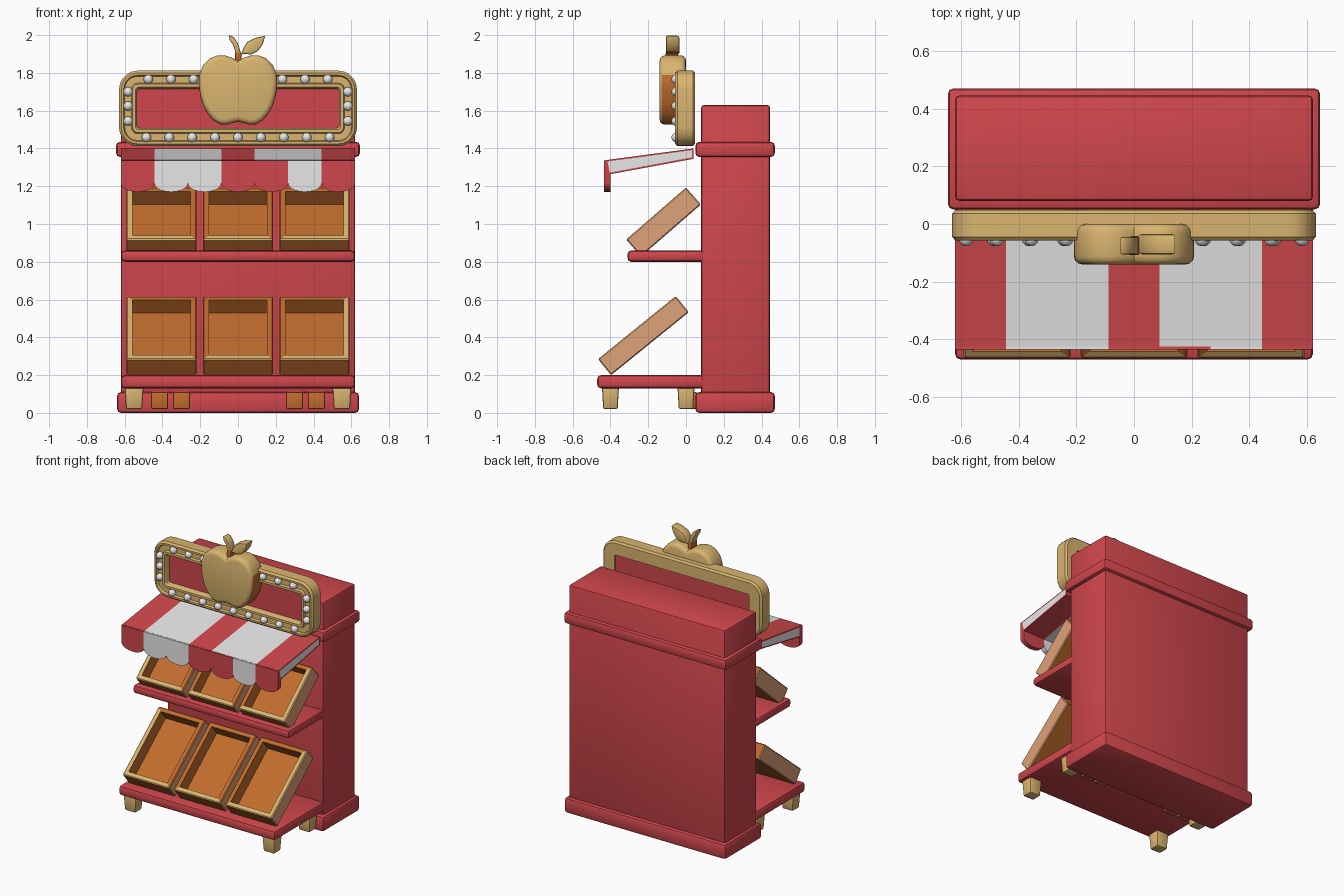
import bpy, bmesh, math
from mathutils import Vector, Matrix

if "Cube" in bpy.data.objects:
    bpy.data.objects.remove(bpy.data.objects["Cube"])


def material(name, rgb):
    m = bpy.data.materials.new(name)
    m.diffuse_color = (*rgb, 1)
    m.use_nodes = True
    m.node_tree.nodes["Principled BSDF"].inputs["Base Color"].default_value = m.diffuse_color
    return m


RED = material("red paint", (0.63, 0.062, 0.072))
TAN = material("golden tan", (0.70, 0.46, 0.16))
ORANGE = material("orange wood", (0.53, 0.15, 0.026))
PEACH = material("peach wood", (0.74, 0.36, 0.19))
WHITE = material("white", (0.82, 0.82, 0.82))


def finish(name, bm, mats, rule=None, smooth=True):
    """Turn a bmesh into an object, colouring faces by a rule."""
    bmesh.ops.recalc_face_normals(bm, faces=bm.faces)
    if rule:
        for f in bm.faces:
            f.material_index = rule(f)
    me = bpy.data.meshes.new(name)
    bm.to_mesh(me)
    bm.free()
    for m in mats:
        me.materials.append(m)
    ob = bpy.data.objects.new(name, me)
    bpy.context.collection.objects.link(ob)
    if smooth:
        bpy.ops.object.select_all(action='DESELECT')
        ob.select_set(True)
        bpy.context.view_layer.objects.active = ob
        bpy.ops.object.shade_smooth_by_angle(angle=math.radians(35))
    return ob


def bevel_sharp(bm, width, segs=2, angle=0.7):
    bm.normal_update()
    edges = [e for e in bm.edges if e.is_manifold and e.calc_face_angle() > angle]
    bmesh.ops.bevel(bm, geom=edges, offset=width, segments=segs, profile=0.5, affect='EDGES')


def box(name, x, y, z, mat, bevel=0.0, taper=1.0):
    """Box from (min, max) ranges; taper shrinks the bottom."""
    bm = bmesh.new()
    bmesh.ops.create_cube(bm, size=1)
    cen = Vector([(r[0] + r[1]) / 2 for r in (x, y, z)])
    for v in bm.verts:
        s = taper if v.co.z < 0 else 1
        v.co = cen + Vector((v.co.x * (x[1] - x[0]) * s, v.co.y * (y[1] - y[0]) * s,
                             v.co.z * (z[1] - z[0])))
    if bevel:
        bevel_sharp(bm, bevel)
    return finish(name, bm, [mat])


def prism(name, pts, y0, y1, mats, bevel=0.0, segs=3, rule=None):
    """Extrude an x-z outline from y0 to y1."""
    bm = bmesh.new()
    f = bm.faces.new([bm.verts.new((p[0], y0, p[1])) for p in pts])
    ext = bmesh.ops.extrude_face_region(bm, geom=[f])
    bmesh.ops.translate(bm, vec=(0, y1 - y0, 0),
                        verts=[g for g in ext['geom'] if isinstance(g, bmesh.types.BMVert)])
    if bevel:
        bevel_sharp(bm, bevel, segs, 1.2)
    return finish(name, bm, mats, rule)


# Cabinet
box("cabinet_body", (-0.62, 0.62), (0.08, 0.445), (0.02, 1.63), RED, 0.015)
box("cabinet_base", (-0.64, 0.64), (0.05, 0.47), (0, 0.11), RED, 0.02)
box("cabinet_trim", (-0.645, 0.645), (0.05, 0.47), (1.355, 1.435), RED, 0.02)

# Shelves
box("lower_shelf", (-0.62, 0.62), (-0.47, 0.10), (0.13, 0.20), RED, 0.02)
box("upper_shelf", (-0.62, 0.62), (-0.31, 0.10), (0.80, 0.86), RED, 0.02)

# Legs and the small blocks under the lower shelf
for s in (-1, 1):
    for tag, y in (("front", -0.40), ("rear", 0.0)):
        box(tag + "_leg", (s * 0.55 - 0.05, s * 0.55 + 0.05), (y - 0.045, y + 0.045),
            (0.02, 0.14), TAN, 0.01, 0.85)
    for x in (0.30, 0.415):
        box("under_block", (s * x - 0.045, s * x + 0.045), (0.0, 0.06), (0.02, 0.11), ORANGE, 0.008)


def crate(name, col, y, z, length, depth, angle):
    """Open tray whose upper front corner sits at (y, z), tilted back."""
    bm = bmesh.new()
    bmesh.ops.create_cube(bm, size=1)
    for v in bm.verts:
        v.co = Vector((v.co.x * 0.37, (v.co.y + 0.5) * length, (v.co.z - 0.5) * depth))
    bevel_sharp(bm, 0.006, 1)
    bm.normal_update()
    top = max(bm.faces, key=lambda f: f.calc_center_median().z)
    bmesh.ops.inset_region(bm, faces=[top], thickness=0.037)
    floor = bmesh.ops.extrude_face_region(bm, geom=[top])
    bmesh.ops.delete(bm, geom=[top], context='FACES_ONLY')
    bmesh.ops.translate(bm, vec=(0, 0, -0.09),
                        verts=[g for g in floor['geom'] if isinstance(g, bmesh.types.BMVert)])

    def rule(f):
        c = f.calc_center_median()
        if c.z > -0.004:                                  # rim
            return 0 if c.y < 0.05 or c.x * col > 0.14 else 1
        return 2 if abs(c.x) > 0.18 else 1                # outer sides, rest

    ob = finish(name, bm, [TAN, ORANGE, PEACH], rule)
    ob.matrix_world = Matrix.Translation((col * 0.405, y, z)) @ Matrix.Rotation(angle, 4, 'X')


for col in (-1, 0, 1):
    crate("lower_crate", col, -0.466, 0.285, 0.53, 0.11, math.radians(39))
    crate("upper_crate", col, -0.317, 0.918, 0.42, 0.12, math.radians(41))

# Awning canopy: seven strips, white end panels
STRIP = 1.24 / 7
canopy_white, valance_white = (1, 2, 4, 5), (1, 2, 5)
section = [(0.04, 1.40), (-0.425, 1.338), (-0.41, 1.262), (0.04, 1.345)]
bm = bmesh.new()
rows = [[bm.verts.new((-0.62 + i * STRIP, y, z)) for y, z in section] for i in range(8)]
for a, b in zip(rows, rows[1:]):
    for k in range(4):
        bm.faces.new((a[k], a[(k + 1) % 4], b[(k + 1) % 4], b[k]))
ends = [bm.faces.new(rows[0]), bm.faces.new(rows[-1])]
bmesh.ops.recalc_face_normals(bm, faces=bm.faces)
bmesh.ops.inset_individual(bm, faces=ends, thickness=0.012)


def canopy_rule(f):
    if f in ends:
        return 1
    return int(int((f.calc_center_median().x + 0.62) / STRIP) in canopy_white)


finish("awning_canopy", bm, [RED, WHITE], canopy_rule)

# Awning valance: rounded scallops
for i in range(7):
    x0 = -0.62 + i * STRIP
    pts = [(x0, 1.337), (x0 + STRIP, 1.337)]
    for k in range(11):
        t = math.pi * k / 10
        pts.append((x0 + STRIP * (0.5 + 0.5 * math.cos(t)), 1.215 - 0.045 * math.sin(t)))
    prism("valance_scallop", pts, -0.435, -0.40, [WHITE if i in valance_white else RED])


# Sign frame: rounded ring with a bulb groove
def rounded_loop(d):
    w, h, r = 0.63 - d, 0.20 - d, max(0.10 - d, 0.015)
    out = []
    for q, (sx, sz) in enumerate(((1, 1), (-1, 1), (-1, -1), (1, -1))):
        for k in range(6):
            t = math.pi / 2 * (q + k / 5)
            out.append((sx * (w - r) + r * math.cos(t), 1.612 + sz * (h - r) + r * math.sin(t)))
    return out


profile = [(0.012, 0.048), (0, 0.036), (0, -0.045), (0.012, -0.058), (0.024, -0.058), (0.03, -0.042),
           (0.066, -0.042), (0.072, -0.058), (0.088, -0.058), (0.096, -0.045), (0.096, 0.048)]
bm = bmesh.new()
loops = [[bm.verts.new((x, y, z)) for x, z in rounded_loop(d)] for d, y in profile]
for a, b in zip(loops, loops[1:] + loops[:1]):
    for k in range(len(a)):
        n = (k + 1) % len(a)
        bm.faces.new((a[k], a[n], b[n], b[k]))
finish("sign_frame", bm, [TAN])
box("sign_panel", (-0.54, 0.54), (-0.015, 0.038), (1.505, 1.72), RED)

# Sign bulbs
spots = [(-0.485 + i * 0.97 / 8, 1.458) for i in range(9)]
for s in (-1, 1):
    spots += [(s * x, 1.766) for x in (0.235, 0.355, 0.475)]
    spots += [(s * 0.582, z) for z in (1.545, 1.625, 1.70)]
bm = bmesh.new()
for x, z in spots:
    bmesh.ops.create_uvsphere(bm, u_segments=12, v_segments=8, radius=0.025,
                              matrix=Matrix.Translation((x, -0.052, z)))
finish("sign_bulbs", bm, [WHITE])

# Apple emblem: mirrored outline, rounded edges, darker lower rim
half = [(0, 1.862), (0.03, 1.88), (0.07, 1.893), (0.11, 1.892), (0.15, 1.877), (0.185, 1.84),
        (0.205, 1.79), (0.208, 1.74), (0.20, 1.68), (0.185, 1.63), (0.163, 1.587), (0.13, 1.548),
        (0.095, 1.528), (0.06, 1.526), (0.03, 1.535), (0, 1.542)]
outline = half + [(-x, z) for x, z in half[-2:0:-1]]


def apple_rule(f):
    c = f.calc_center_median()
    return int(abs(f.normal.y) < 0.3 and c.z < 1.78)


prism("apple_emblem", outline, -0.14, 0.0, [TAN, ORANGE], 0.028, 3, apple_rule)

# Stem (dark at the base) and leaf
stem = [(-0.014, 1.85), (0.016, 1.85), (0.014, 1.91), (0.0, 1.955), (-0.022, 1.99),
        (-0.048, 2.0), (-0.045, 1.975), (-0.025, 1.945), (-0.014, 1.91)]
prism("apple_stem", stem, -0.105, -0.045, [TAN], 0.006, 2)
box("stem_base", (-0.016, 0.018), (-0.108, -0.042), (1.85, 1.91), ORANGE, 0.006)
leaf = [(0.01, 1.895), (0.03, 1.90), (0.07, 1.898), (0.105, 1.915), (0.13, 1.95), (0.145, 1.997),
        (0.09, 1.985), (0.05, 1.965), (0.03, 1.935), (0.022, 1.912)]
prism("apple_leaf", leaf, -0.105, -0.035, [TAN, ORANGE], 0.008, 2,
      lambda f: int(f.normal.z < -0.6))
